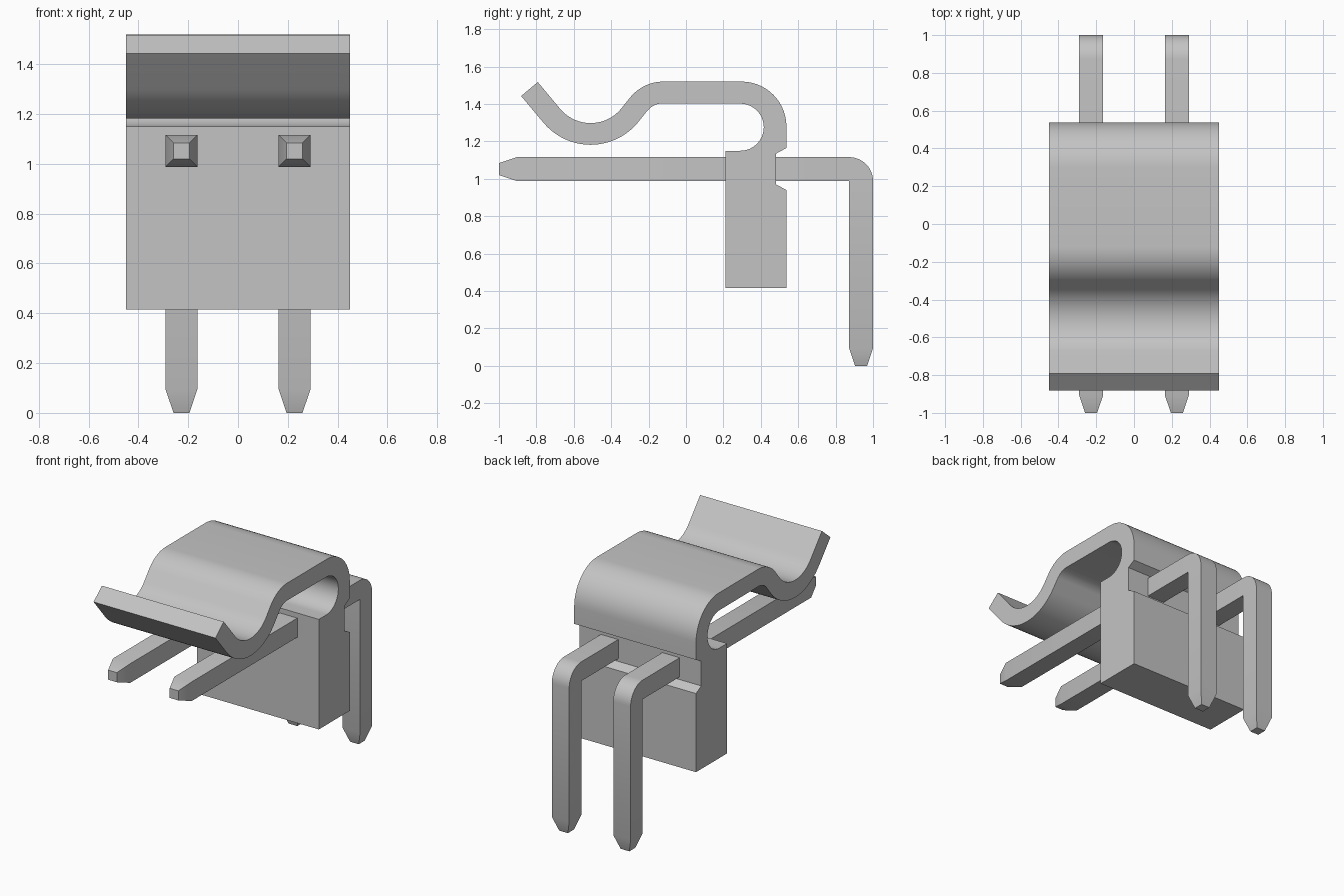
import bpy
import bmesh
from math import sin, cos, radians
from mathutils import Vector

cube = bpy.data.objects.get("Cube")
if cube:
    bpy.data.objects.remove(cube, do_unlink=True)

grey = bpy.data.materials.new("light grey")
grey.use_nodes = True
COLOR = (0.55, 0.55, 0.55, 1)
grey.diffuse_color = COLOR
grey.node_tree.nodes["Principled BSDF"].inputs["Base Color"].default_value = COLOR


def finish(name, bm):
    """Turn a bmesh into a shaded object."""
    bmesh.ops.remove_doubles(bm, verts=bm.verts, dist=0.0005)
    bmesh.ops.recalc_face_normals(bm, faces=bm.faces)
    mesh = bpy.data.meshes.new(name)
    bm.to_mesh(mesh)
    bm.free()
    mesh.materials.append(grey)
    obj = bpy.data.objects.new(name, mesh)
    bpy.context.collection.objects.link(obj)
    bpy.ops.object.select_all(action='DESELECT')
    obj.select_set(True)
    bpy.context.view_layer.objects.active = obj
    bpy.ops.object.shade_smooth_by_angle(angle=radians(25))
    return obj


def arc(center, radius, start, end, steps=14):
    """Points (y, z) on an arc, angles in degrees."""
    angles = [radians(start + (end - start) * i / steps) for i in range(steps + 1)]
    return [(center[0] + radius * cos(a), center[1] + radius * sin(a)) for a in angles]


def clip_side(side):
    """One side of the spring strip, from the hook to the flared lip."""
    half = 0.058 * side
    points = arc((-0.12, 1.29), 0.172 + half, 90, 140)
    points += arc((-0.51, 1.51), 0.27 - half, -40, -140, 22)
    points.append((-0.837 + 0.766 * half, 1.48 + 0.643 * half))
    return points


# Housing and spring clip: one side profile extruded across the width
WIDTH = 0.45
profile = [(0.21, 0.415), (0.537, 0.415), (0.537, 0.94), (0.482, 0.97),
           (0.482, 1.135), (0.537, 1.165)]
profile += arc((0.297, 1.28), 0.24, 0, 90)
profile += clip_side(1)
profile += reversed(clip_side(-1))
profile += arc((0.29, 1.276), 0.126, 90, -90, 22)
profile.append((0.21, 1.15))

bm = bmesh.new()
face = bm.faces.new([bm.verts.new((-WIDTH, y, z)) for y, z in profile])
extruded = bmesh.ops.extrude_face_region(bm, geom=[face])
moved = [v for v in extruded["geom"] if isinstance(v, bmesh.types.BMVert)]
bmesh.ops.translate(bm, verts=moved, vec=Vector((2 * WIDTH, 0, 0)))
# extrude_face_region keeps or drops the first cap; make sure both ends are closed
bmesh.ops.holes_fill(bm, edges=[e for e in bm.edges if e.is_boundary], sides=0)
finish("housing_with_clip", bm)


def make_pin(name, x):
    """Square pin swept through rings of (outer point, inner point, half width)."""
    half, tip = 0.064, 0.032
    low, high, mid = 0.988, 1.116, 1.052
    back, leg = 0.936, 0.872
    rings = [((-1, mid + tip), (-1, mid - tip), tip),
             ((-0.905, high), (-0.905, low), half)]
    # Elbow turns about its sharp inner corner
    rings += [(p, (leg, low), half) for p in arc((leg, low), 0.128, 90, 0, 12)]
    rings += [((1, 0.095), (leg, 0.095), half),
              ((back + tip, 0), (back - tip, 0), tip)]
    bm = bmesh.new()
    loops = []
    for outer, inner, w in rings:
        corners = [(x - w, *outer), (x + w, *outer), (x + w, *inner), (x - w, *inner)]
        loops.append([bm.verts.new(c) for c in corners])
    for a, b in zip(loops, loops[1:]):
        for i in range(4):
            j = (i + 1) % 4
            bm.faces.new((a[i], a[j], b[j], b[i]))
    bm.faces.new(loops[0])
    bm.faces.new(loops[-1])
    finish(name, bm)


# Pair of bent pins
for name, side in (("left_pin", 1), ("right_pin", -1)):
    make_pin(name, 0.227 * side)
